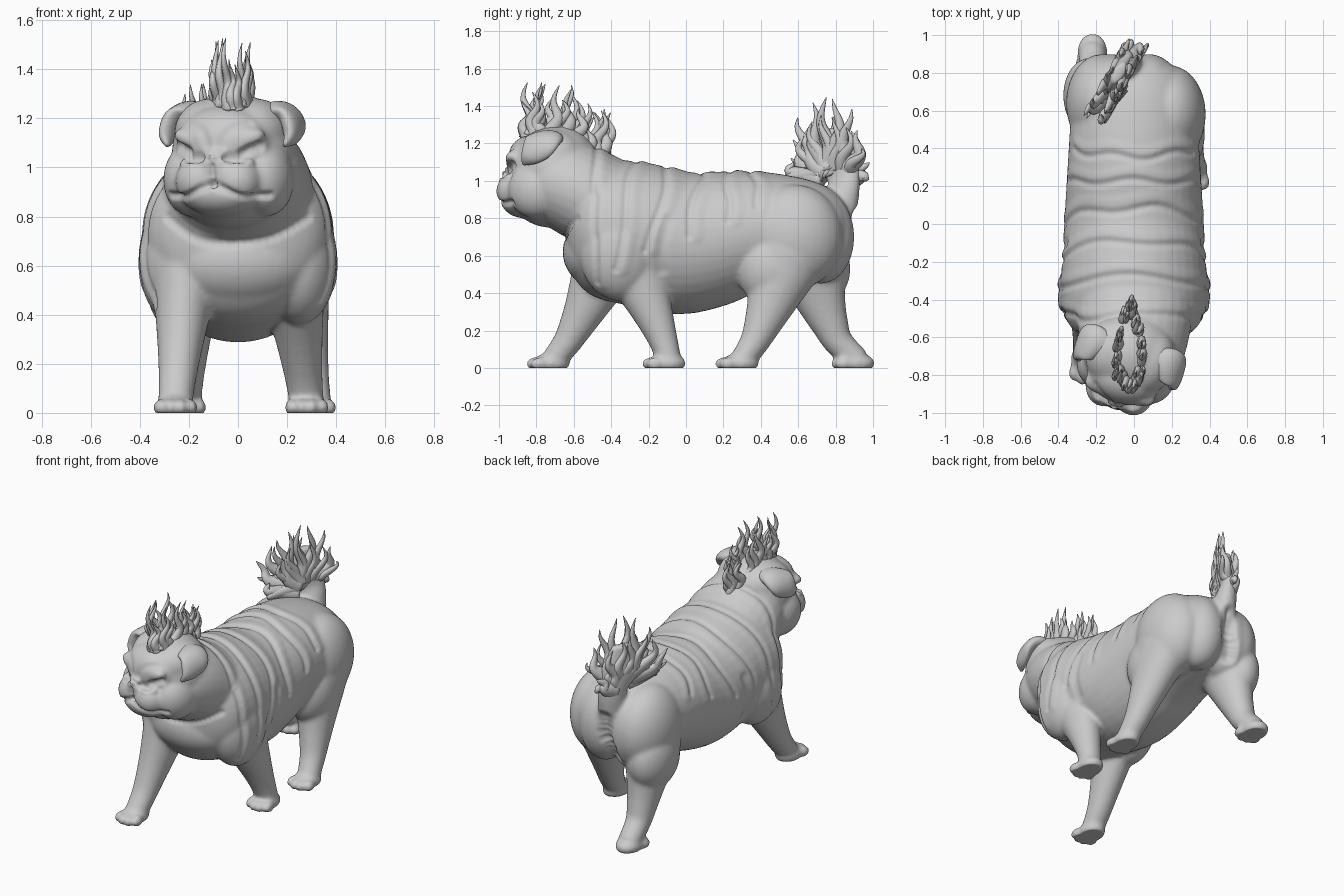
import bpy, bmesh, math, random
from math import sin, cos, pi, exp, sqrt
from mathutils import Vector, Matrix
from mathutils.bvhtree import BVHTree
from mathutils.kdtree import KDTree

random.seed(4)
if "Cube" in bpy.data.objects:
    bpy.data.objects.remove(bpy.data.objects["Cube"])

grey = (.6, .6, .6, 1)
clay = bpy.data.materials.new("clay grey")
clay.use_nodes = True
clay.diffuse_color = grey
clay.node_tree.nodes["Principled BSDF"].inputs["Base Color"].default_value = grey


def add_smooth_object(name, mesh):
    part = bpy.data.objects.new(name, mesh)
    bpy.context.collection.objects.link(part)
    mesh.materials.clear()
    mesh.materials.append(clay)
    for face in mesh.polygons:
        face.use_smooth = True
    return part


def to_object(name, shape):
    bmesh.ops.recalc_face_normals(shape, faces=shape.faces)
    mesh = bpy.data.meshes.new(name)
    shape.to_mesh(mesh)
    shape.free()
    return add_smooth_object(name, mesh)


def spline(rows, steps):
    """Smooth curve through rows of any width."""
    result = []
    last = len(rows) - 1
    for index in range(last):
        before, start, end, after = (rows[max(0, min(last, index + shift))] for shift in (-1, 0, 1, 2))
        for step in range(steps):
            t = step / steps
            result.append([q + t * (r - p) / 2 + t * t * (p - 2.5 * q + 2 * r - s / 2)
                           + t ** 3 * (3 * q - p - 3 * r + s) / 2
                           for p, q, r, s in zip(before, start, end, after)])
    return result + [list(rows[-1])]


def tube(shape, rows, steps=5, sides=28, across=(1, 0, 0)):
    """Loft ellipses; each row is x, y, z, radius along across, other radius."""
    rows = spline(rows, steps)
    centres = [Vector(row[:3]) for row in rows]
    rings = []
    for index, centre in enumerate(centres):
        following = centres[min(index + 1, len(centres) - 1)]
        tangent = (following - centres[max(index - 1, 0)]).normalized()
        wide = Vector(across)
        wide = (wide - tangent * wide.dot(tangent)).normalized()
        deep = tangent.cross(wide)
        wide_radius, deep_radius = rows[index][3:]
        angles = [2 * pi * side / sides for side in range(sides)]
        rings.append([shape.verts.new(centre + wide * cos(angle) * wide_radius
                                      + deep * sin(angle) * deep_radius) for angle in angles])
    for lower, upper in zip(rings, rings[1:]):
        for side in range(sides):
            shape.faces.new((lower[side - 1], lower[side], upper[side], upper[side - 1]))
    shape.faces.new(rings[0])
    shape.faces.new(rings[-1][::-1])


def ball(shape, centre, radii, frame=Matrix(), tilt=0):
    placing = Matrix.Translation(centre) @ Matrix.Rotation(tilt, 4, 'Y') @ Matrix.Diagonal((*radii, 1))
    bmesh.ops.create_uvsphere(shape, u_segments=32, v_segments=20, radius=1, matrix=frame @ placing)


# The head is turned a little to its right
head = Matrix.Translation((-.02, -.7, 1.03)) @ Matrix.Rotation(-.3, 4, 'Z')
flesh = bmesh.new()

# Torso, barrel shaped from chest to rump
torso = []
for station in range(-8, 9):
    along = sin(pi / 2 * station / 8.2)
    y = .12 + .77 * along
    taper = sqrt(1 - along ** 8)
    torso.append((0, y, .74 - .07 * exp(-(y * 4) ** 2),
                  (.37 - .06 * y) * taper, (.385 - .17 * max(0, y)) * taper))
tube(flesh, torso, steps=3, sides=40)

# Neck and breast
tube(flesh, [(-.02, -.74, 1, .25, .22), (0, -.6, .96, .29, .25), (0, -.3, .8, .34, .26)])
ball(flesh, (0, -.45, .62), (.32, .21, .2))

# Skull, forehead, throat, jaw and nose
ball(flesh, (0, .01, .03), (.255, .235, .24), head)
ball(flesh, (0, -.12, .07), (.2, .14, .15), head)
ball(flesh, (0, -.02, -.13), (.22, .2, .15), head)
ball(flesh, (0, -.17, -.13), (.17, .125, .1), head)
ball(flesh, (0, -.19, -.03), (.12, .1, .09), head)
ball(flesh, (0, -.27, .01), (.05, .03, .03), head)
for side in (-1, 1):
    # Crown, cheek, flew and brow
    ball(flesh, (side * .1, 0, .11), (.14, .18, .14), head)
    ball(flesh, (side * .16, -.06, -.08), (.11, .15, .15), head)
    ball(flesh, (side * .08, -.2, -.085), (.1, .1, .1), head, side * .35)
    ball(flesh, (side * .11, -.19, .08), (.09, .05, .04), head, side * -.35)


def leg(foot_x, foot_y, hip_y, bend, girth):
    """Striding leg that thickens towards the hip, with a toed paw."""
    hip_x = math.copysign(.2, foot_x)
    rows = []
    for joint in range(8):
        rise = joint / 7
        thick = girth * rise ** 1.4 * (1 - .6 * rise ** 12)
        rows.append((foot_x + (hip_x - foot_x) * rise, foot_y + (hip_y - foot_y) * rise ** bend,
                     .04 + .68 * rise, .07 + .6 * thick, .066 + thick))
    tube(flesh, rows)
    paw_y = foot_y - .03
    ball(flesh, (foot_x, paw_y + .02, .025), (.08, .1, .055))
    for toe in (-1.5, -.5, .5, 1.5):
        ball(flesh, (foot_x + toe * .043, paw_y - .075 + .012 * toe * toe, .022), (.026, .045, .035))


leg(-.255, -.71, -.36, .8, .17)
leg(.28, -.09, -.36, 1.15, .17)
leg(.31, .3, .58, .75, .2)
leg(-.22, .92, .62, .55, .2)

# Haunches, thighs and shoulders
for side, haunch_y, thigh_y in ((1, .58, .47), (-1, .64, .68)):
    ball(flesh, (.01 + side * .18, haunch_y, .7), (.19, .26, .28))
    ball(flesh, (side * .235, thigh_y, .53), (.14, .2, .21))
    ball(flesh, (side * .1 - .02, .72, .7), (.16, .18, .25))
    ball(flesh, (side * .25, -.36, .62), (.155, .21, .26))

# Tail root, flaring into a blade
diagonal = (.85, -.5, 0)
tube(flesh, [(-.04, .8, .72, .07, .1), (-.04, .84, .92, .07, .09), (-.06, .84, 1.03, .05, .1),
             (-.08, .8, 1.14, .045, .13), (-.08, .8, 1.28, .03, .06)], across=diagonal)

# Fuse everything into one skin
parts = to_object("body_parts", flesh)
fuse = parts.modifiers.new("fuse", 'REMESH')
fuse.mode, fuse.voxel_size = 'VOXEL', .011
soften = parts.modifiers.new("soften", 'SMOOTH')
soften.factor, soften.iterations = .5, 14
skin = bpy.data.meshes.new_from_object(parts.evaluated_get(bpy.context.evaluated_depsgraph_get()))
bpy.data.objects.remove(parts)

hide = bmesh.new()
hide.from_mesh(skin)
hide.normal_update()
hide.verts.ensure_lookup_table()
surface = BVHTree.FromBMesh(hide)
nearby = KDTree(len(hide.verts))
for vert in hide.verts:
    nearby.insert(vert.co, vert.index)
nearby.balance()
offsets = {}


def carve(points, depth, width, frame=Matrix()):
    """Press a crease (or raise a fold, with negative depth) along a path on the skin."""
    weights = {}
    for point in spline(points, 8):
        spot = surface.find_nearest(frame @ Vector(point))[0]
        for position, index, distance in nearby.find_range(spot, width):
            weights[index] = max(weights.get(index, 0), (1 - (distance / width) ** 2) ** 2)
    for index, weight in weights.items():
        offsets[index] = offsets.get(index, 0) - depth * weight


# Closed eyes, lids, lips, brow furrows and nostrils
for side in (-1, 1):
    carve([(side * .07, -.27, .015), (side * .12, -.26, .02), (side * .19, -.2, .05)], .022, .035, head)
    carve([(side * .1, -.27, -.005), (side * .16, -.23, .01)], -.012, .03, head)
    carve([(0, -.32, -.085), (side * .06, -.3, -.125), (side * .14, -.24, -.15),
           (side * .19, -.15, -.13)], .016, .025, head)
    carve([(side * .03, -.25, .06), (side * .06, -.24, .12), (side * .13, -.2, .15)], .006, .03, head)
    carve([(side * .024, -.33, 0), (side * .034, -.32, 0)], .01, .016, head)
carve([(0, -.33, -.03), (0, -.32, -.09)], .012, .018, head)
carve([(-.07, -.3, .02), (0, -.3, .045), (.07, -.3, .02)], .012, .018, head)

# Shallow skin folds wrapping over neck and back
for fold in range(6):
    crease, ridge = [], []
    for step in range(-8, 9):
        angle = (2.2 - .22 * fold) * step / 8
        y = -.5 + .18 * fold + .1 * sin(pi * fold / 4) * (cos(angle) - .4) + .015 * sin(.9 * step + 2 * fold)
        x, z = .44 * sin(angle), .7 + .44 * cos(angle)
        crease.append((x, y, z))
        ridge.append((x, y + .04, z))
    carve(crease, .009, .03)
    carve(ridge, -.005, .05)

# Chest, flank, elbow and rump folds
carve([(-.3, -.6, .8), (-.15, -.66, .7), (.1, -.66, .7), (.3, -.6, .8)], .01, .03)
for side in (-1, 1):
    carve([(side * .4, -.1, .8), (side * .4, -.13, .65), (side * .4, -.13, .5)], .01, .05)
carve([(-.03, .95, .8), (-.03, .9, .5)], .035, .07)

for index, offset in offsets.items():
    vert = hide.verts[index]
    vert.co += vert.normal * offset
for vert in hide.verts:
    vert.co.z = max(vert.co.z, 0)
hide.to_mesh(skin)
hide.free()
add_smooth_object("body", skin)

# Folded ears lying against the skull
for side, name in ((1, "left_ear"), (-1, "right_ear")):
    ear = bmesh.new()
    tube(ear, [(side * .12, .03, .19, .05, .04), (side * .2, .02, .195, .09, .045),
               (side * .25, -.01, .16, .095, .04), (side * .265, -.06, .1, .055, .03),
               (side * .25, -.1, .06, .01, .008)], across=(0, 1, 0))
    ear.transform(head)
    to_object(name, ear)


def flame(shape, base, tip, radius, phase):
    """A wavy lick that starts outward and curls upward to a point."""
    base, tip = Vector(base), Vector(tip)
    middle = Vector((tip.x, tip.y, base.z + (tip.z - base.z) / 3))
    rows = []
    for step in range(10):
        t = step / 9
        spot = base.lerp(middle, t).lerp(middle.lerp(tip, t), t)
        sway = .022 * sin(phase + 8 * t) * min(1, 2 * t)
        thick = radius * (1 - t) ** .8 + .002
        rows.append((spot.x + .4 * sway, spot.y + sway, spot.z, thick * .7, thick))
    tube(shape, rows, steps=2, sides=8)


# Head flames in a loop that narrows towards the nape
crest = bmesh.new()
for lick in range(28):
    angle = 2 * pi * lick / 28
    y = -.65 - .2 * cos(angle)
    x = -.02 + .075 * sin(angle) * (.65 + .35 * cos(angle))
    z = 1.24 - .6 * max(0, y + .66)
    lean = random.uniform(-.03, .06)
    height = random.uniform(.17, .29)
    flame(crest, (x, y, z), (x * 1.4, y + lean, z + height), .042, random.uniform(0, 6))
to_object("head_flames", crest)

# Tail flames fanning out along a diagonal
plume = bmesh.new()
for lick in range(14):
    spread = lick / 13
    y = .55 + .41 * spread
    x = -.08 + .6 * (y - .8) + .05 * (-1) ** lick
    z = 1.1 + .35 * sqrt(abs(sin(pi * spread))) * (.7 if lick % 2 else 1)
    root = .8 + .3 * (y - .8)
    flame(plume, (-.07, root, 1 + .2 * (z - 1.1)), (x, y, z), .06, lick * 1.9)
    flame(plume, (-.07, root, 1.04), (x + .02, y, z - .1), .045, lick * 2.7)
to_object("tail_flames", plume)
